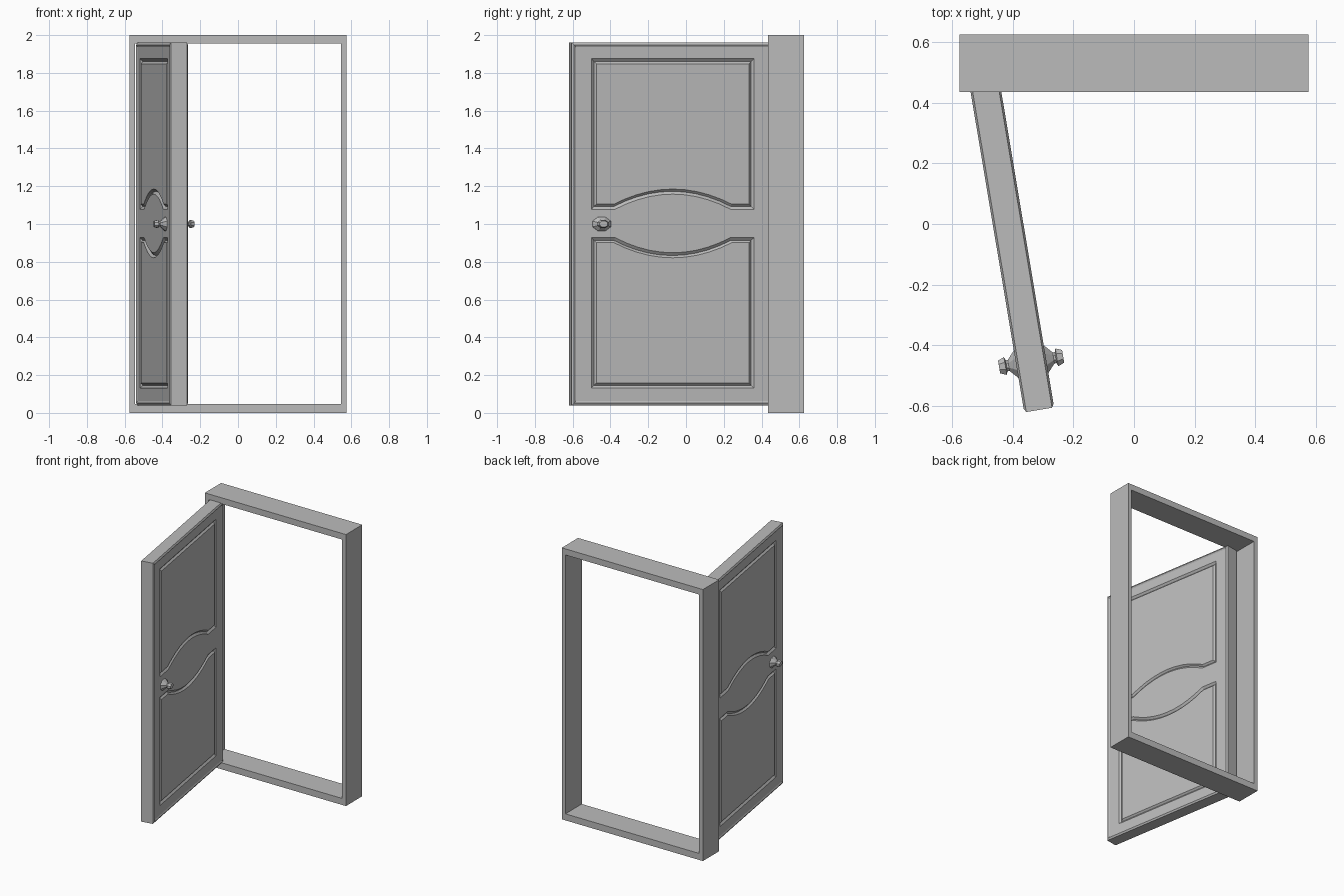
import bpy, bmesh, math
from mathutils import Vector, Matrix

cube = bpy.data.objects.get("Cube")
if cube:
    bpy.data.objects.remove(cube)

# Single grey finish
grey = bpy.data.materials.new("plain_grey")
grey.use_nodes = True
colour = (0.5, 0.5, 0.5, 1)
grey.diffuse_color = colour
grey.node_tree.nodes["Principled BSDF"].inputs["Base Color"].default_value = colour

WIDTH, LOW, HIGH, MID = 1.085, 0.04, 1.96, 1.003
RIM, FIELD = 0.043, 0.045          # half thickness at the edge and on the field
FREE_EDGE = Vector((-0.3125, -0.6125, 0))
SWING = Matrix.Translation(FREE_EDGE) @ Matrix.Rotation(math.radians(99.5), 4, 'Z')


def finish(name, bm, matrix=None):
    bmesh.ops.recalc_face_normals(bm, faces=bm.faces)
    mesh = bpy.data.meshes.new(name)
    bm.to_mesh(mesh)
    bm.free()
    mesh.materials.append(grey)
    ob = bpy.data.objects.new(name, mesh)
    bpy.context.collection.objects.link(ob)
    if matrix is not None:
        ob.matrix_world = matrix
    return ob


def inset(points, d):
    """Mitred inward offset of a counter-clockwise outline."""
    out = []
    for i, p in enumerate(points):
        a = (p - points[i - 1]).normalized()
        b = (points[(i + 1) % len(points)] - p).normalized()
        na, nb = Vector((-a.y, a.x)), Vector((-b.y, b.x))
        out.append(p + (na + nb) * d / (1 + na.dot(nb)))
    return out


def bridge(bm, a, b):
    for i in range(len(a)):
        j = (i + 1) % len(a)
        bm.faces.new((a[i], a[j], b[j], b[i]))


def rect(x0, x1, z0, z1):
    return [Vector(p) for p in ((x0, z0), (x1, z0), (x1, z1), (x0, z1))]


# Door frame: hollow rectangle extruded in depth
bm = bmesh.new()
rings = []
for y in (0.435, 0.625):
    for outline in (rect(-0.575, 0.575, 0, 2), rect(-0.545, 0.545, 0.048, 1.955)):
        rings.append([bm.verts.new((p.x, y, p.y)) for p in outline])
for a, b in ((0, 1), (1, 3), (3, 2), (2, 0)):
    bridge(bm, rings[a], rings[b])
finish("door_frame", bm)


# Panel outlines with an arched edge towards the lock rail
def panel_outline(up):
    left, right, half, steps = 0.106, WIDTH - 0.106, 0.31, 10
    pts = [Vector((left, 0.075))]
    for i in range(steps + 1):
        t = 2 * i / steps - 1
        pts.append(Vector((WIDTH / 2 + half * t, 0.075 + 0.08 * (1 - t * t))))
    pts += [Vector((right, 0.075)), Vector((right, 0.872)), Vector((left, 0.872))]
    if not up:
        pts = [Vector((p.x, -p.y)) for p in reversed(pts)]
    return [p + Vector((0, MID)) for p in pts]


# Door leaf: beaded edge, flat field and two grooved panels on both sides
bm = bmesh.new()
rims = []
for side in (1, -1):
    def ring(points, height):
        return [bm.verts.new((p.x, side * height, p.y)) for p in points]

    edge = rect(0, WIDTH, LOW, HIGH)
    rim = ring(edge, RIM)
    bead = ring(inset(edge, 0.012), 0.05)
    field = ring(inset(edge, 0.022), FIELD)
    rims.append(rim)
    bridge(bm, rim, bead)
    bridge(bm, bead, field)
    loops = [field]
    for up in (True, False):
        outline = panel_outline(up)
        outer = ring(outline, FIELD)
        groove = ring(inset(outline, 0.015), FIELD - 0.012)
        inner = ring(inset(outline, 0.027), FIELD)
        bridge(bm, outer, groove)
        bridge(bm, groove, inner)
        bm.faces.new(inner)
        loops.append(outer)
    edges = [bm.edges.get((l[i - 1], l[i])) for l in loops for i in range(len(l))]
    bmesh.ops.triangle_fill(bm, use_beauty=True, use_dissolve=False,
                            edges=edges, normal=(0, side, 0))
bridge(bm, rims[0], rims[1])
finish("door_leaf", bm, SWING)

# Knobs: faceted turned profile (radius, distance from door centre)
PROFILE = ((0.056, 0.04), (0.05, 0.05), (0.02, 0.075), (0.02, 0.082),
           (0.032, 0.086), (0.023, 0.107))
SIDES = 8
for name, side in (("outer_knob", 1), ("inner_knob", -1)):
    bm = bmesh.new()
    rings = []
    for r, d in PROFILE:
        rings.append([bm.verts.new((0.161 + r * math.cos(a), side * d, 1 + 0.75 * r * math.sin(a)))
                      for a in (math.tau * (i + 0.5) / SIDES for i in range(SIDES))])
    for a, b in zip(rings, rings[1:]):
        bridge(bm, a, b)
    bm.faces.new(rings[0])
    bm.faces.new(rings[-1])
    finish(name, bm, SWING)
